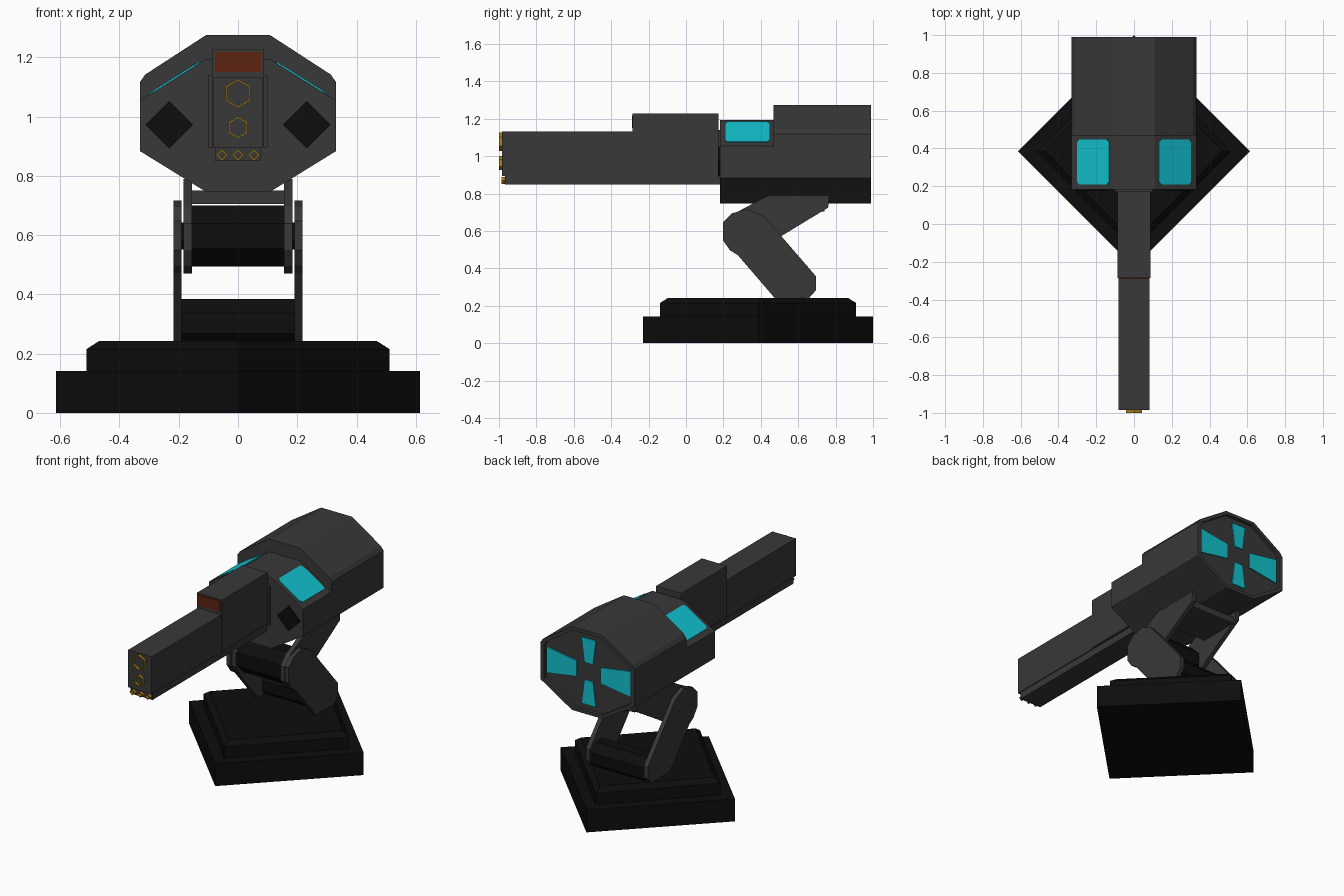
import bpy, bmesh, math
from mathutils import Vector

if "Cube" in bpy.data.objects:
    bpy.data.objects.remove(bpy.data.objects["Cube"])


def material(name, rgb):
    m = bpy.data.materials.new(name)
    m.diffuse_color = (*rgb, 1)
    m.use_nodes = True
    m.node_tree.nodes["Principled BSDF"].inputs["Base Color"].default_value = m.diffuse_color
    return m


GREY = material("dark grey", (0.04, 0.04, 0.04))
BLACK = material("black", (0.004, 0.004, 0.004))
CYAN = material("cyan glow", (0.006, 0.54, 0.62))
RED = material("dark red lens", (0.11, 0.016, 0.005))
GOLD = material("gold", (0.45, 0.23, 0.008))


def loft(name, rings, mat, closed=False):
    """Skin a list of equal-length 3D rings; cap the ends or close the loop."""
    bm = bmesh.new()
    vs = [[bm.verts.new(p) for p in r] for r in rings]
    n = len(vs[0])
    pairs = list(zip(vs, vs[1:])) + ([(vs[-1], vs[0])] if closed else [])
    for a, b in pairs:
        for i in range(n):
            j = (i + 1) % n
            bm.faces.new((a[i], a[j], b[j], b[i]))
    if not closed:
        bm.faces.new(vs[0])
        bm.faces.new(vs[-1])
    bmesh.ops.recalc_face_normals(bm, faces=bm.faces)
    me = bpy.data.meshes.new(name)
    bm.to_mesh(me)
    bm.free()
    me.materials.append(mat)
    ob = bpy.data.objects.new(name, me)
    bpy.context.collection.objects.link(ob)
    return ob


def lift(pts, axis, d):
    """Place 2D points on the plane axis = d."""
    if axis == "x":
        return [(d, a, b) for a, b in pts]
    if axis == "y":
        return [(a, d, b) for a, b in pts]
    return [(a, b, d) for a, b in pts]


def prism(name, pts, axis, lo, hi, mat):
    return loft(name, [lift(pts, axis, lo), lift(pts, axis, hi)], mat)


def box(name, x, y, z, mat):
    return prism(name, [(-x, z[0]), (x, z[0]), (x, z[1]), (-x, z[1])], "y", y[0], y[1], mat)


def ngon(n, r, c=(0, 0), turn=0.0):
    return [(c[0] + r * math.cos(turn + i * math.tau / n),
             c[1] + r * math.sin(turn + i * math.tau / n)) for i in range(n)]


def scaled(pts, s, c):
    return [(c[0] + (a - c[0]) * s, c[1] + (b - c[1]) * s) for a, b in pts]


def mirrored(half):
    return half + [(-x, z) for x, z in reversed(half)]


# Diamond base: wide slab and chamfered upper tier
def diamond(rx, ry):
    return [(rx, 0.385), (0, 0.385 + ry), (-rx, 0.385), (0, 0.385 - ry)]


prism("base_slab", diamond(0.614, 0.614), "z", 0, 0.142, BLACK)
loft("base_tier", [lift(diamond(0.512, 0.525), "z", 0.142),
                   lift(diamond(0.512, 0.525), "z", 0.215),
                   lift(diamond(0.468, 0.48), "z", 0.243)], BLACK)

# Folded leg: outer lower plates, inner upper plates
lower = [(0.198, 0.647), (0.246, 0.695), (0.33, 0.717), (0.417, 0.68), (0.695, 0.358),
         (0.695, 0.283), (0.652, 0.235), (0.48, 0.235), (0.278, 0.47), (0.235, 0.497), (0.198, 0.55)]
upper = [(0.205, 0.64), (0.26, 0.695), (0.44, 0.79), (0.765, 0.79), (0.76, 0.725),
         (0.50, 0.567), (0.38, 0.49), (0.30, 0.47), (0.24, 0.495), (0.205, 0.55)]
for side, s in (("right", 1), ("left", -1)):
    prism("lower_leg_" + side, lower, "x", s * 0.19, s * 0.218, GREY)
    prism("upper_leg_" + side, upper, "x", s * 0.156, s * 0.184, GREY)

# Cross drums and the bracket under the body
prism("knee_drum", ngon(8, 0.112, (0.315, 0.597), math.pi / 8), "x", -0.158, 0.158, BLACK)
prism("knee_pin", ngon(8, 0.05, (0.315, 0.597), math.pi / 8), "x", -0.2, 0.2, BLACK)
prism("ankle_drum", ngon(8, 0.09, (0.6, 0.302), math.pi / 8), "x", -0.192, 0.192, BLACK)
box("body_bracket", 0.157, (0.47, 0.74), (0.705, 0.75), GREY)

# Rear body: octagonal shell with a recessed back
shell = mirrored([(0.108, 0.746), (0.33, 0.883), (0.33, 1.118), (0.313, 1.142), (0.108, 1.275)])
mid = (0, 1.01)
inner = scaled(shell, 0.92, mid)
loft("rear_body", [lift(shell, "y", 0.468), lift(shell, "y", 0.99),
                   lift(inner, "y", 0.99), lift(inner, "y", 0.97)], GREY)

# Front body: same outline with a lower roof
nose = mirrored([(0.108, 0.746), (0.33, 0.883), (0.33, 1.055), (0.108, 1.194)])
prism("front_body", nose, "y", 0.182, 0.47, GREY)

# Four wedge-shaped exhaust lights on the back
for i in range(4):
    r0, r1, w0, w1 = (0.085, 0.295, 0.05, 0.082) if i % 2 == 0 else (0.055, 0.21, 0.03, 0.05)
    c, s = round(math.cos(i * math.pi / 2)), round(math.sin(i * math.pi / 2))
    wedge = [(r0, -w0), (r1, -w1), (r1, w1), (r0, w0)]
    wedge = [(a * c - b * s, mid[1] + a * s + b * c) for a, b in wedge]
    prism(f"exhaust_light_{i + 1}", wedge, "y", 0.97, 0.978, CYAN)

# Sloped roof windows with clipped corners, and black front diamonds
A, B = Vector((0.108, 0, 1.194)), Vector((0.33, 0, 1.055))
k = 0.06
clip = [(0.1, k), (0.1 + k, 0), (0.86 - k, 0), (0.86, k),
        (0.86, 1 - k), (0.86 - k, 1), (0.1 + k, 1), (0.1, 1 - k)]
for side, s in (("right", 1), ("left", -1)):
    rings = []
    for off in (-0.002, 0.005):
        ring = []
        for u, v in clip:
            p = A.lerp(B, u) + Vector((0.53, 0, 0.848)) * off
            ring.append((s * p.x, 0.208 + v * 0.24, p.z))
        rings.append(ring)
    loft("roof_window_" + side, rings, CYAN)
    prism("front_diamond_" + side, ngon(4, 0.08, (s * 0.232, 0.972)), "y", 0.174, 0.184, BLACK)

# Barrel: main beam, lower rail, sight housing, collar and lens
box("barrel", 0.083, (-0.985, 0.19), (0.895, 1.132), GREY)
box("barrel_lower_rail", 0.077, (-0.968, 0.19), (0.85, 0.896), GREY)
box("sight_housing", 0.088, (-0.285, 0.174), (0.9, 1.227), GREY)
box("barrel_collar", 0.1, (0.17, 0.185), (0.895, 1.14), GREY)
box("sight_lens", 0.077, (-0.29, -0.284), (1.15, 1.218), RED)


# Gold muzzle rings: two hexagons and three small diamonds
def muzzle_ring(name, n, r, c, front, back):
    out, inn = ngon(n, r, c, math.pi / 2), ngon(n, r - 0.006, c, math.pi / 2)
    loft(name, [lift(out, "y", back), lift(out, "y", front),
                lift(inn, "y", front), lift(inn, "y", back)], GOLD, closed=True)


muzzle_ring("muzzle_ring_large", 6, 0.049, (0, 1.078), -1.0, -0.98)
muzzle_ring("muzzle_ring_small", 6, 0.037, (0, 0.963), -1.0, -0.98)
for i in (-1, 0, 1):
    muzzle_ring(f"muzzle_diamond_{i + 2}", 4, 0.019, (i * 0.054, 0.87), -0.986, -0.965)
